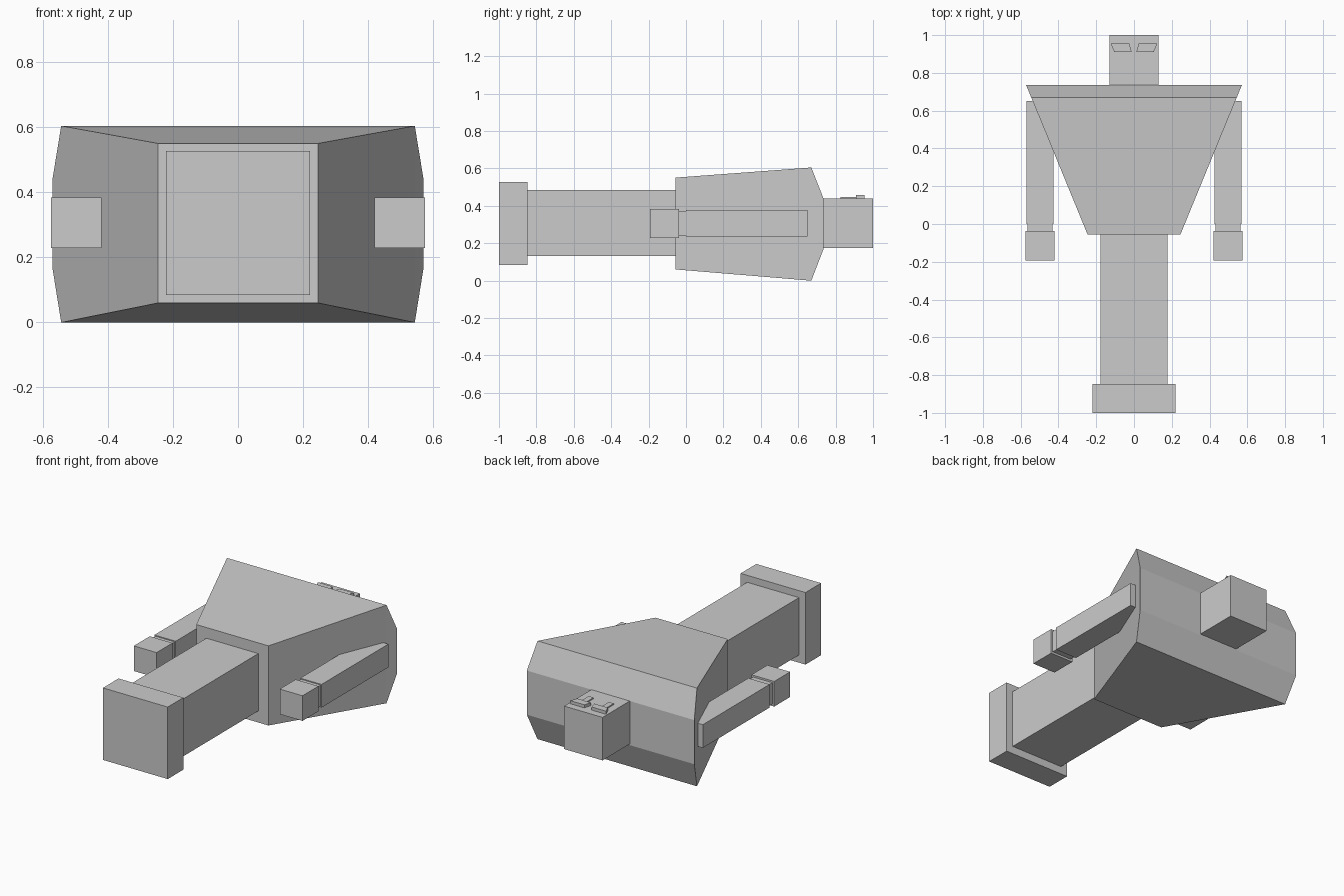
import bpy, bmesh

if "Cube" in bpy.data.objects:
    bpy.data.objects.remove(bpy.data.objects["Cube"])

grey = bpy.data.materials.new("plain_grey")
grey.diffuse_color = (0.6, 0.6, 0.6, 1)
grey.use_nodes = True
grey.node_tree.nodes["Principled BSDF"].inputs["Base Color"].default_value = grey.diffuse_color


def finish(name, bm):
    bmesh.ops.recalc_face_normals(bm, faces=bm.faces)
    mesh = bpy.data.meshes.new(name)
    bm.to_mesh(mesh)
    bm.free()
    mesh.materials.append(grey)
    obj = bpy.data.objects.new(name, mesh)
    bpy.context.collection.objects.link(obj)
    return obj


def loft(name, sections):
    """Join four-cornered rings into one closed solid."""
    bm = bmesh.new()
    rings = [[bm.verts.new(p) for p in ring] for ring in sections]
    for a, b in zip(rings, rings[1:]):
        for i in range(4):
            j = (i + 1) % 4
            bm.faces.new((a[i], a[j], b[j], b[i]))
    bm.faces.new(rings[0])
    bm.faces.new(rings[-1])
    return finish(name, bm)


def rect(y, x0, x1, z0, z1):
    return [(x0, y, z0), (x1, y, z0), (x1, y, z1), (x0, y, z1)]


def box(name, x0, x1, y0, y1, z0, z1):
    return loft(name, [rect(y0, x0, x1, z0, z1), rect(y1, x0, x1, z0, z1)])


# Torso: widens from waist to chest, then bevels in at the shoulders
loft("torso", [rect(-0.055, -0.246, 0.246, 0.06, 0.551),
               rect(0.67, -0.544, 0.544, 0.0, 0.605),
               rect(0.735, -0.571, 0.571, 0.168, 0.44)])

# Joined legs, foot block and head
box("legs", -0.177, 0.177, -0.85, -0.05, 0.131, 0.485)
box("feet", -0.221, 0.221, -1.0, -0.848, 0.084, 0.528)
box("head", -0.131, 0.131, 0.73, 1.0, 0.175, 0.44)

for side, s in (("left", -1), ("right", 1)):
    # Arm, narrow wrist and hand
    box(side + "_arm", s * 0.425, s * 0.57, 0.0, 0.65, 0.236, 0.379)
    box(side + "_wrist", s * 0.432, s * 0.563, -0.045, 0.005, 0.242, 0.373)
    box(side + "_hand", s * 0.42, s * 0.575, -0.193, -0.038, 0.229, 0.384)
    # Slanted brow with a thin strip below it
    brow = [(0.123, 0.955), (0.025, 0.955), (0.012, 0.91), (0.104, 0.91)]
    loft(side + "_brow", [[(s * x, y, z) for x, y in brow] for z in (0.435, 0.459)])
    box(side + "_eye_strip", s * 0.052, s * 0.085, 0.825, 0.912, 0.435, 0.447)
